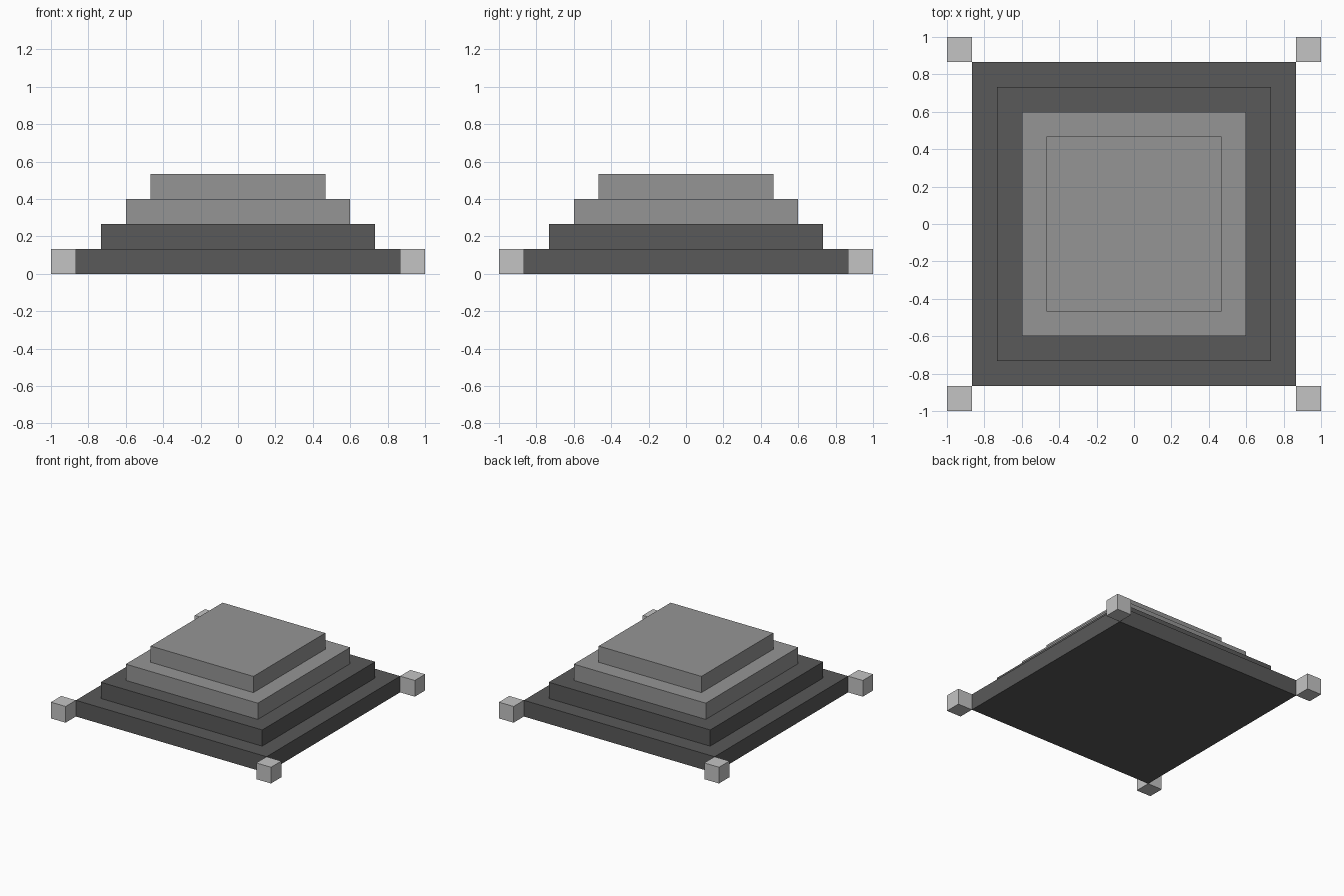
import bpy

cube = bpy.data.objects.get("Cube")
if cube:
    bpy.data.objects.remove(cube, do_unlink=True)

UNIT = 2 / 15  # step height, step depth and corner block size


def make_material(name, value):
    mat = bpy.data.materials.new(name)
    mat.use_nodes = True
    colour = (value, value, value, 1)
    mat.diffuse_color = colour
    mat.node_tree.nodes["Principled BSDF"].inputs["Base Color"].default_value = colour
    return mat


def add_box(name, size, centre, mat):
    bpy.ops.mesh.primitive_cube_add(size=1, location=centre)
    box = bpy.context.object
    box.name = name
    box.scale = size
    bpy.ops.object.transform_apply(location=False, rotation=False, scale=True)
    box.data.materials.append(mat)
    return box


dark = make_material("dark grey", 0.1)
mid = make_material("mid grey", 0.3)
light = make_material("light grey", 0.55)

# Stepped square tiers, each one unit narrower per side
tiers = [("base_tier", dark), ("lower_tier", dark),
         ("upper_tier", mid), ("top_tier", mid)]
for i, (name, mat) in enumerate(tiers):
    width = (13 - 2 * i) * UNIT
    add_box(name, (width, width, UNIT), (0, 0, (i + 0.5) * UNIT), mat)

# Corner blocks touching the base tier edge to edge
for side, sx in (("right", -1), ("left", 1)):
    for end, sy in (("front", -1), ("back", 1)):
        add_box(f"{end}_{side}_corner_block", (UNIT, UNIT, UNIT),
                (sx * 7 * UNIT, sy * 7 * UNIT, UNIT / 2), light)
